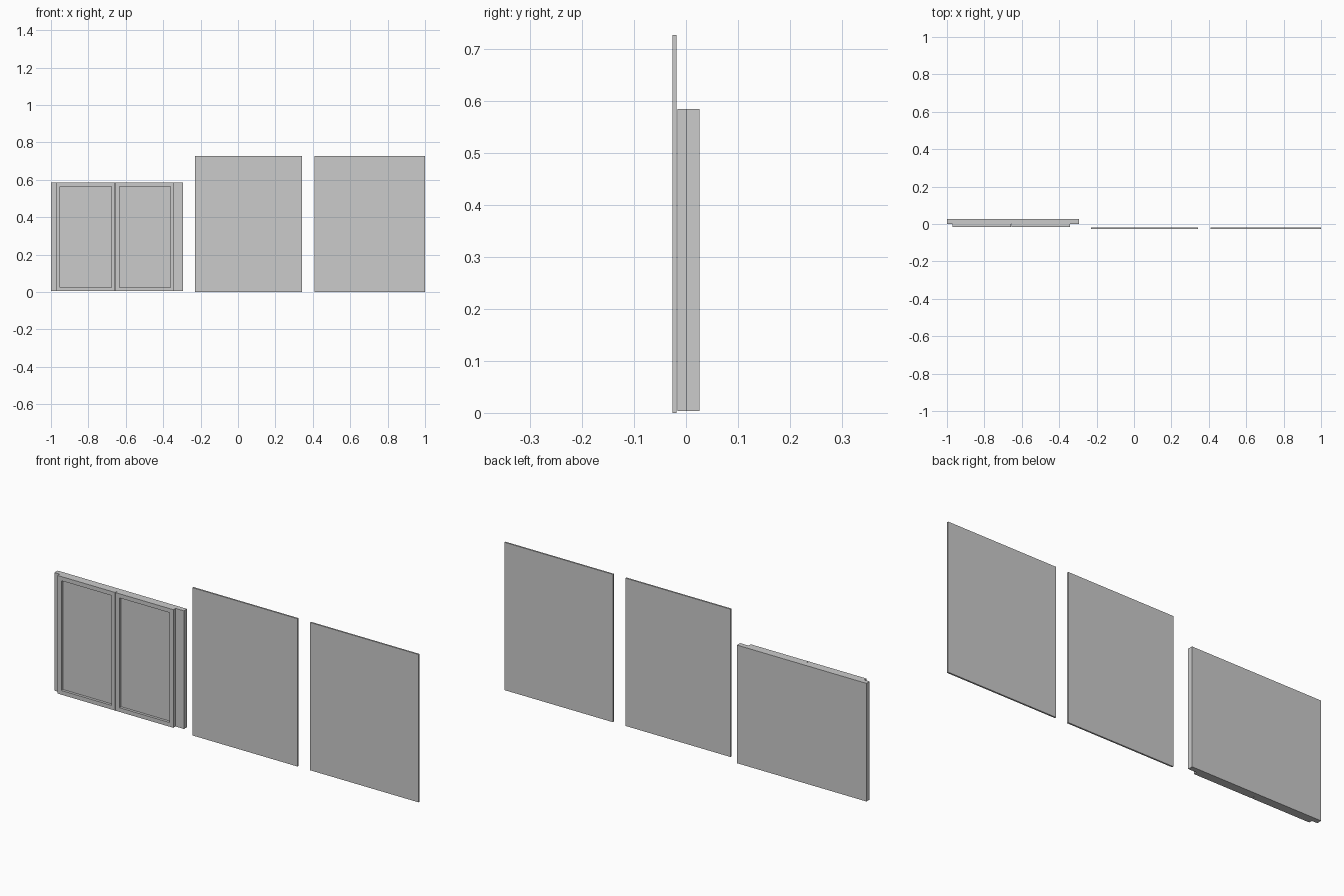
import bpy, bmesh
from mathutils import Vector

if "Cube" in bpy.data.objects:
    bpy.data.objects.remove(bpy.data.objects["Cube"])


def box(name, x0, x1, y0, y1, z0, z1):
    bm = bmesh.new()
    bmesh.ops.create_cube(bm, size=1)
    for v in bm.verts:
        v.co = Vector((x1 if v.co.x > 0 else x0,
                       y1 if v.co.y > 0 else y0,
                       z1 if v.co.z > 0 else z0))
    return finish(bm, name)


def finish(bm, name):
    mesh = bpy.data.meshes.new(name)
    bm.to_mesh(mesh)
    bm.free()
    obj = bpy.data.objects.new(name, mesh)
    bpy.context.collection.objects.link(obj)
    return obj


def framed_door(name, x0, x1, y0, y1, z0, z1, rail, depth):
    """Box whose front face is inset and pushed back to leave a frame."""
    obj = box(name, x0, x1, y0, y1, z0, z1)
    bm = bmesh.new()
    bm.from_mesh(obj.data)
    front = min(bm.faces, key=lambda f: f.calc_center_median().y)
    bmesh.ops.inset_region(bm, faces=[front], thickness=rail)
    # push the panel straight back, keeping square recess walls
    ext = bmesh.ops.extrude_discrete_faces(bm, faces=[front])
    for v in ext["faces"][0].verts:
        v.co.y += depth
    bm.to_mesh(obj.data)
    bm.free()
    return obj


# cabinet backing board
box("backing_board", -1.0, -0.295, 0.001, 0.026, 0.004, 0.585)

# pair of framed doors
for side, x0, x1 in (("left", -0.971, -0.657), ("right", -0.655, -0.341)):
    framed_door(side + "_door", x0, x1, -0.016, 0.001, 0.004, 0.585, 0.029, 0.013)

# two plain thin panels
box("middle_panel", -0.23, 0.343, -0.026, -0.018, 0.0, 0.727)
box("right_panel", 0.41, 1.0, -0.026, -0.018, 0.0, 0.727)
